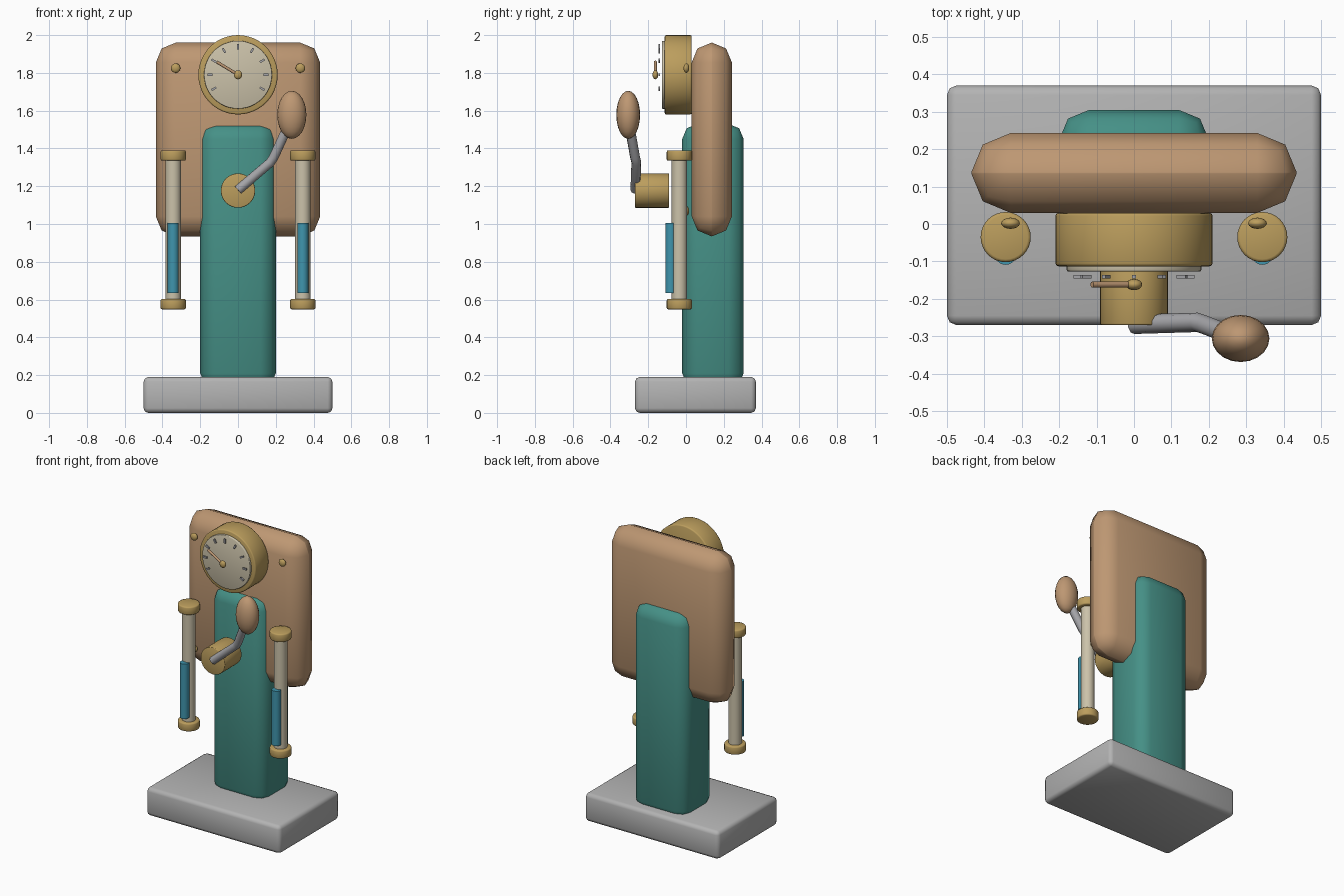
import bpy, math
from mathutils import Vector

if "Cube" in bpy.data.objects:
    bpy.data.objects.remove(bpy.data.objects["Cube"])


def material(name, rgb):
    m = bpy.data.materials.new(name)
    m.diffuse_color = (*rgb, 1)
    m.use_nodes = True
    m.node_tree.nodes["Principled BSDF"].inputs["Base Color"].default_value = m.diffuse_color
    return m


WOOD = material("tan wood", (0.51, 0.31, 0.17))
BRASS = material("brass", (0.50, 0.34, 0.11))
TEAL = material("teal paint", (0.06, 0.28, 0.24))
STONE = material("grey base", (0.45, 0.45, 0.45))
CREAM = material("cream", (0.60, 0.54, 0.40))
BLUE = material("blue liquid", (0.05, 0.30, 0.42))
STEEL = material("steel", (0.38, 0.38, 0.40))


def finish(name, mat, bevel=0, segments=2, angle=50):
    o = bpy.context.object
    o.name = name
    o.data.materials.append(mat)
    bpy.ops.object.transform_apply(location=False, rotation=True, scale=True)
    if bevel:
        b = o.modifiers.new("bevel", "BEVEL")
        b.width, b.segments = bevel, segments
        b.limit_method = "ANGLE"
        bpy.ops.object.modifier_apply(modifier="bevel")
    bpy.ops.object.shade_smooth_by_angle(angle=math.radians(angle))
    return o


def box(name, lo, hi, mat, bevel=0, segments=2):
    lo, hi = Vector(lo), Vector(hi)
    bpy.ops.mesh.primitive_cube_add(size=1, location=(lo + hi) / 2)
    bpy.context.object.scale = hi - lo
    return finish(name, mat, bevel, segments)


def rod(name, a, b, r, mat, bevel=0, sides=32):
    a, b = Vector(a), Vector(b)
    bpy.ops.mesh.primitive_cylinder_add(
        vertices=sides, radius=r, depth=(b - a).length, location=(a + b) / 2,
        rotation=(b - a).to_track_quat("Z", "Y").to_euler())
    return finish(name, mat, bevel)


def ball(name, loc, radii, mat, seg=16, rings=10):
    bpy.ops.mesh.primitive_uv_sphere_add(segments=seg, ring_count=rings, radius=1, location=loc)
    bpy.context.object.scale = radii
    return finish(name, mat)


# Base, column and back panel
box("base", (-0.5, -0.27, 0), (0.5, 0.37, 0.19), STONE, 0.025)
box("column", (-0.2, -0.02, 0.13), (0.2, 0.305, 1.53), TEAL, 0.08)
box("back_panel", (-0.435, 0.03, 0.935), (0.435, 0.243, 1.96), WOOD, 0.105)

# Round dial with its face, tick marks and pointer
DZ = 1.79
rod("dial_case", (0, 0.03, DZ), (0, -0.113, DZ), 0.21, BRASS, 0.008, 48)
rod("dial_face", (0, -0.10, DZ), (0, -0.127, DZ), 0.18, CREAM, 0.004, 48)
for i in range(9):
    a = math.radians(-120 + 30 * i)
    bpy.ops.mesh.primitive_cube_add(
        size=1, location=(0.148 * math.sin(a), -0.141, DZ + 0.148 * math.cos(a)), rotation=(0, a, 0))
    bpy.context.object.scale = (0.011, 0.009, 0.028)
    finish("dial_tick", STEEL)
rod("pointer", (0, -0.162, DZ), (-0.112, -0.162, DZ + 0.068), 0.008, WOOD, 0, 12)
ball("pointer_hub", (0, -0.162, DZ), (0.022, 0.015, 0.024), BRASS)

# Rivets on the panel and the liquid gauges at both sides
for s in (-1, 1):
    for z in (1.825, 1.07):
        ball("rivet", (s * 0.33, 0.002, z), (0.025, 0.015, 0.025), BRASS)
    x, y = s * 0.343, -0.035
    rod("gauge_tube", (x, y, 0.57), (x, y, 1.37), 0.041, CREAM)
    rod("gauge_liquid", (x, -0.08, 0.635), (x, -0.08, 1.005), 0.029, BLUE)
    for z in (0.548, 1.335):
        rod("gauge_cap", (x, y, z), (x, y, z + 0.055), 0.067, BRASS, 0.008)

# Crank hub, bent lever and grip
rod("crank_hub", (0, -0.09, 1.177), (0, -0.27, 1.177), 0.091, BRASS, 0.004)
curve = bpy.data.curves.new("crank_lever", "CURVE")
curve.dimensions = "3D"
curve.bevel_depth, curve.bevel_resolution, curve.use_fill_caps = 0.026, 3, True
path = [(0, -0.268, 1.18), (0.17, -0.263, 1.325), (0.19, -0.27, 1.355), (0.275, -0.303, 1.54)]
spline = curve.splines.new("POLY")
spline.points.add(len(path) - 1)
for p, co in zip(spline.points, path):
    p.co = (*co, 1)
lever = bpy.data.objects.new("crank_lever", curve)
bpy.context.collection.objects.link(lever)
bpy.ops.object.select_all(action="DESELECT")
lever.select_set(True)
bpy.context.view_layer.objects.active = lever
bpy.ops.object.convert(target="MESH")
finish("crank_lever", STEEL)
ball("crank_grip", (0.285, -0.306, 1.578), (0.077, 0.063, 0.127), WOOD, 20, 12)
